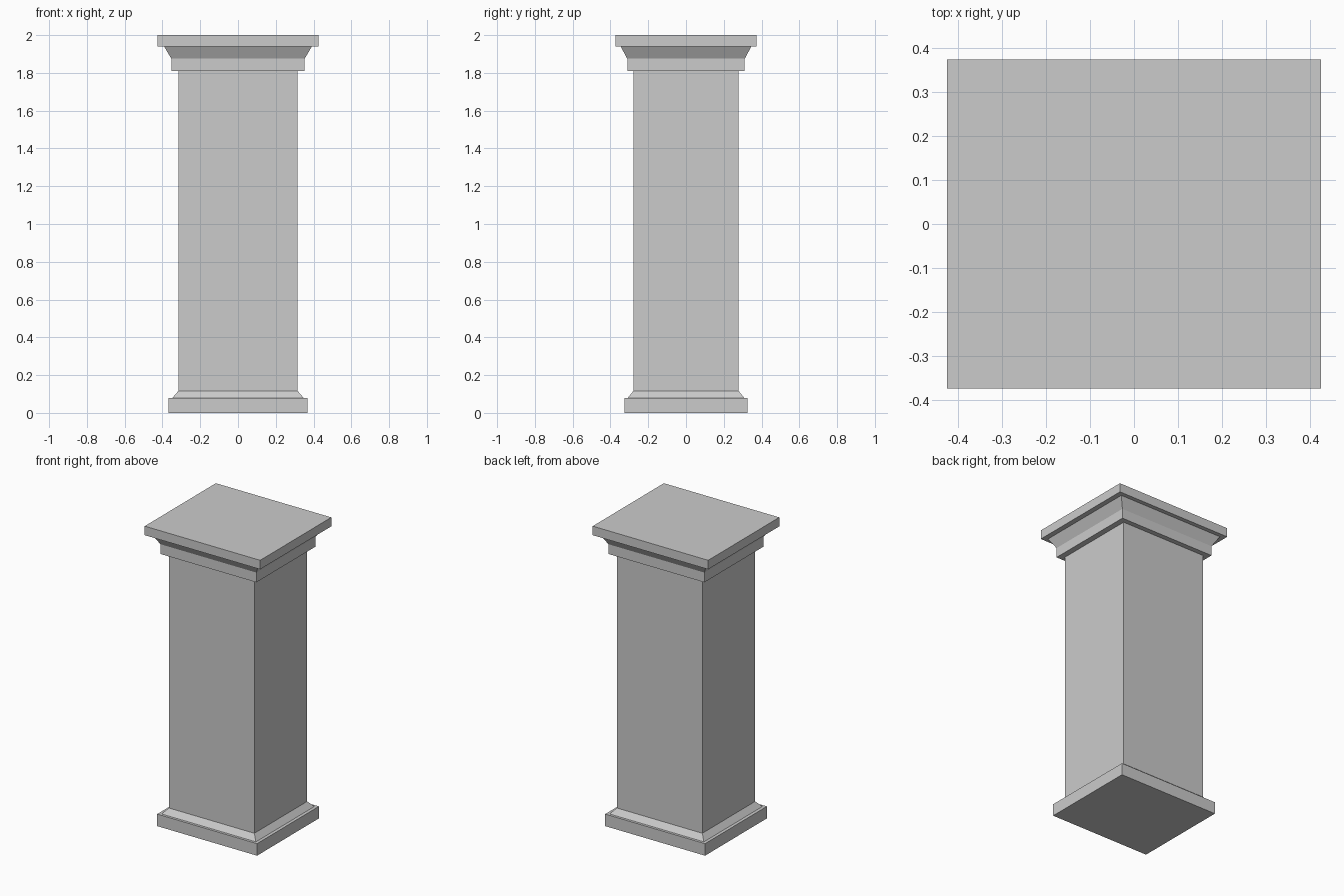
import bpy
import bmesh

cube = bpy.data.objects.get("Cube")
if cube:
    bpy.data.objects.remove(cube, do_unlink=True)

stone = bpy.data.materials.new("grey_stone")
stone.use_nodes = True
colour = (0.6, 0.6, 0.6, 1)
stone.diffuse_color = colour
stone.node_tree.nodes["Principled BSDF"].inputs["Base Color"].default_value = colour


def block(name, z0, z1, bottom, top=None):
    """Rectangular block, tapered if the top half-sizes differ."""
    bm = bmesh.new()
    bmesh.ops.create_cube(bm, size=2)
    for v in bm.verts:
        upper = v.co.z > 0
        hx, hy = (top or bottom) if upper else bottom
        v.co = (v.co.x * hx, v.co.y * hy, z1 if upper else z0)
    mesh = bpy.data.meshes.new(name)
    bm.to_mesh(mesh)
    bm.free()
    mesh.materials.append(stone)
    obj = bpy.data.objects.new(name, mesh)
    bpy.context.collection.objects.link(obj)


shaft = (0.315, 0.278)
neck = (0.353, 0.311)

# Base
block("plinth", 0, 0.08, (0.368, 0.325))
block("base_moulding", 0.08, 0.117, (0.347, 0.308), shaft)
# Shaft
block("shaft", 0.117, 1.81, shaft)
# Capital
block("neck_band", 1.81, 1.875, neck)
block("flared_moulding", 1.875, 1.94, neck, (0.391, 0.346))
block("top_slab", 1.94, 2, (0.425, 0.374))
